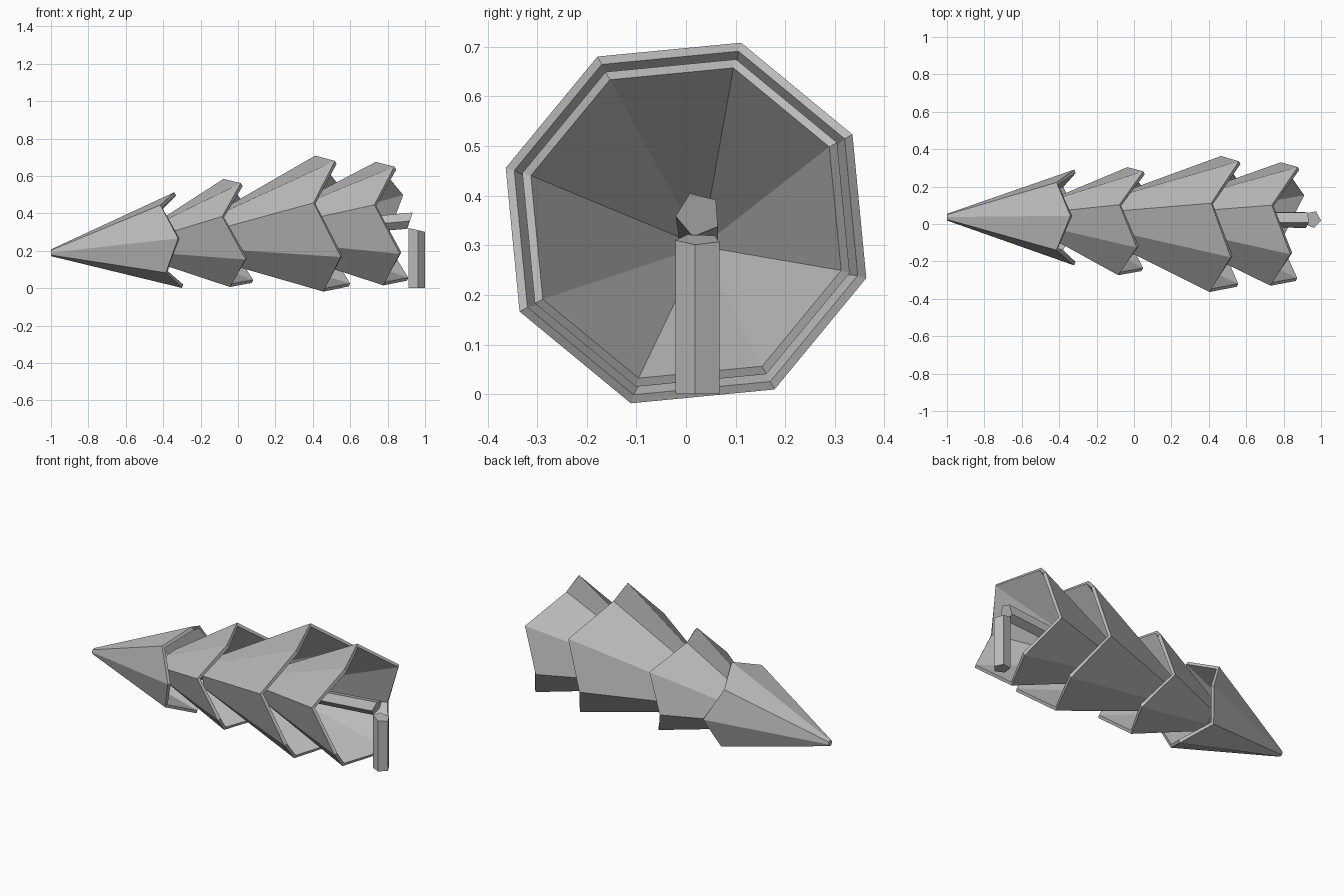
import bpy
import math

if "Cube" in bpy.data.objects:
    bpy.data.objects.remove(bpy.data.objects["Cube"])

grey = bpy.data.materials.new("plain_grey")
grey.use_nodes = True
colour = (0.5, 0.5, 0.5, 1)
grey.diffuse_color = colour
grey.node_tree.nodes["Principled BSDF"].inputs["Base Color"].default_value = colour


def loft(name, rings, cap_start=True, cap_end=True):
    """Skin a list of equal-length vertex rings into one flat-shaded object."""
    n = len(rings[0])
    verts = [v for ring in rings for v in ring]
    faces = []
    for k in range(len(rings) - 1):
        for i in range(n):
            j = (i + 1) % n
            a, b = k * n, (k + 1) * n
            faces.append((a + i, a + j, b + j, b + i))
    if cap_start:
        faces.append(tuple(reversed(range(n))))
    if cap_end:
        last = (len(rings) - 1) * n
        faces.append(tuple(range(last, last + n)))
    mesh = bpy.data.meshes.new(name)
    mesh.from_pydata(verts, [], faces)
    mesh.materials.append(grey)
    obj = bpy.data.objects.new(name, mesh)
    bpy.context.collection.objects.link(obj)
    return obj


def ring(centre, radius, phase, sides=8, zigzag=0, lean_y=0.06, lean_z=-0.08):
    """Ring around the x axis, leaning a little, with every other point pushed out."""
    cx, cy, cz = centre
    points = []
    for i in range(sides):
        a = math.radians(phase + 360 * i / sides)
        dy, dz = radius * math.cos(a), radius * math.sin(a)
        push = zigzag if i % 2 == 0 else 0
        points.append((cx + push + lean_y * dy + lean_z * dz, cy + dy, cz + dz))
    return points


def axis(x):
    """Centre line of the fallen trunk."""
    return (x, 0.025 - 0.006 * (x - 0.92), 0.362 + 0.09 * (x - 0.92))


# Foliage tiers: narrow end, outer rim, inner rim, hollow inside
tiers = [
    # name, narrow x, narrow radius, rim centre, rim radius, zigzag, phase
    ("foliage_tip", -1.0, 0.018, (-0.40, 0.035, 0.257), 0.256, 0.08, -2),
    ("foliage_upper", -0.46, 0.10, (-0.06, 0.015, 0.295), 0.302, 0.105, 28),
    ("foliage_middle", -0.19, 0.10, (0.435, 0.0, 0.345), 0.38, 0.12, 28),
    ("foliage_lower", 0.20, 0.10, (0.757, 0.0, 0.345), 0.345, 0.113, 28),
]
for name, x0, r0, rim, r, zig, phase in tiers:
    lean = 0 if x0 == -1.0 else 0.06
    lean_z = 0 if x0 == -1.0 else -0.08
    inner = (rim[0] + 0.008, rim[1], rim[2])
    loft(name, [
        ring(axis(x0), r0, phase, lean_y=lean, lean_z=lean_z),
        ring(rim, r, phase, zigzag=zig, lean_y=lean),
        ring(inner, r - 0.018, phase, zigzag=zig, lean_y=lean),
        ring(axis(x0 + 0.05), min(r0, 0.03) * 0.9, phase),
    ])

# Broken trunk with a slanted end
loft("trunk", [
    ring(axis(-0.75), 0.035, 40, sides=5),
    ring(axis(0.92), 0.046, 40, sides=5, lean_y=0, lean_z=0.33),
])

# Upright stump with a slanted top
stump = []
for height, slant in ((0, 0), (0.312, -0.23)):
    level = []
    for i in range(5):
        a = math.radians(-8 + 72 * i)
        dx, dy = 0.047 * math.cos(a), 0.047 * math.sin(a)
        level.append((0.953 + dx, 0.025 + dy, height + slant * dx))
    stump.append(level)
loft("stump", stump)
